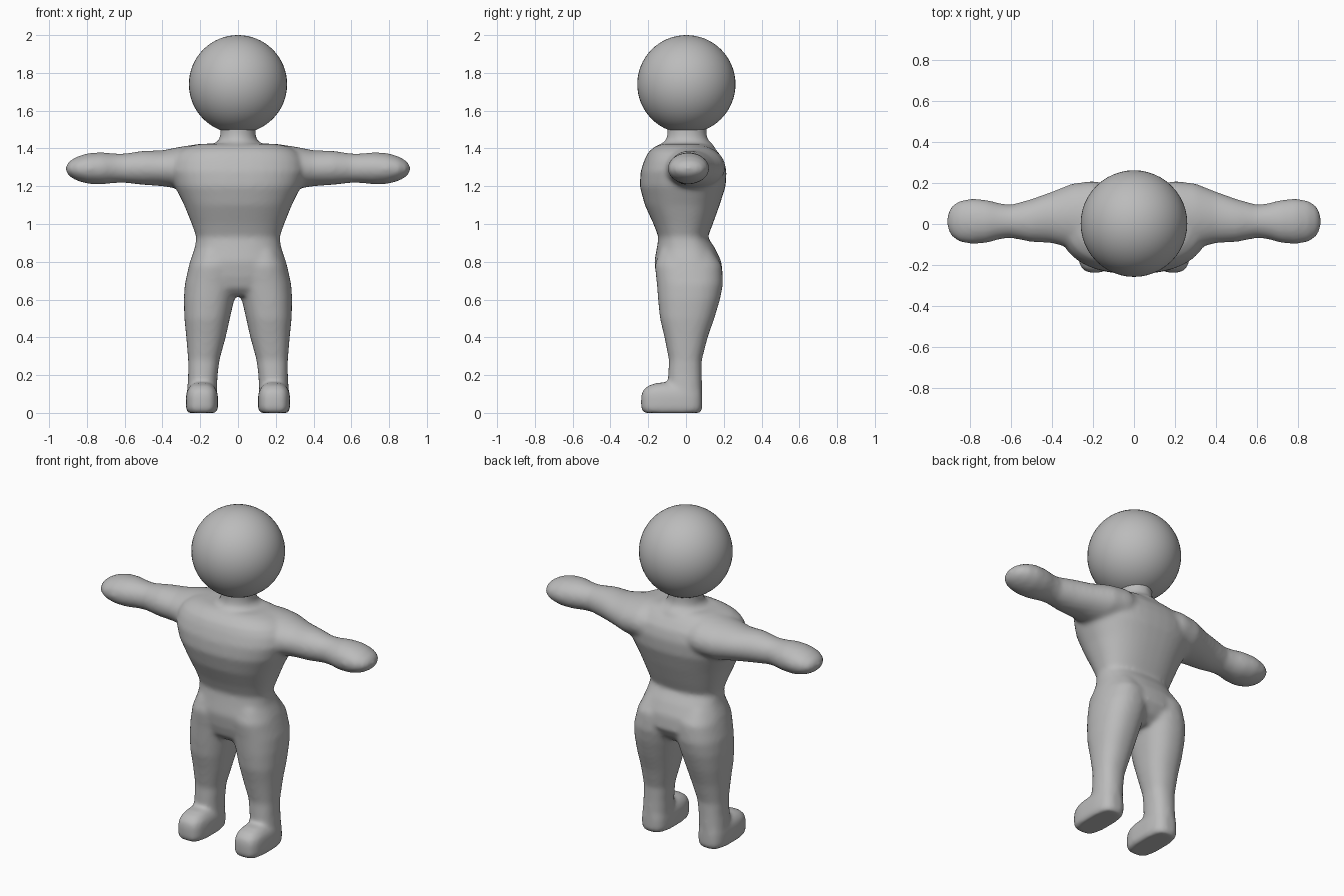
import bpy, bmesh, math
from mathutils import Vector

grey = bpy.data.materials.new("plain grey")
grey.diffuse_color = (0.5, 0.5, 0.5, 1)
N = 40


def loft(name, rings, axis="z", power=2.0):
    """Skin of superellipse rings: (position, a0, a1, b0, b1) along z or x."""
    bm = bmesh.new()
    loops = []
    for p, a0, a1, b0, b1 in rings:
        loop = []
        for i in range(N):
            t = 2 * math.pi * i / N
            c, s = math.cos(t), math.sin(t)
            a = (a0 + a1) / 2 + (a1 - a0) / 2 * math.copysign(abs(c) ** (2 / power), c)
            b = (b0 + b1) / 2 + (b1 - b0) / 2 * math.copysign(abs(s) ** (2 / power), s)
            loop.append(bm.verts.new((a, b, p) if axis == "z" else (p, a, b)))
        loops.append(loop)
    for lo, hi in zip(loops, loops[1:]):
        for i in range(N):
            j = (i + 1) % N
            bm.faces.new((lo[i], lo[j], hi[j], hi[i]))
    bm.faces.new(loops[0][::-1])
    bm.faces.new(loops[-1])
    bmesh.ops.recalc_face_normals(bm, faces=bm.faces)
    me = bpy.data.meshes.new(name)
    bm.to_mesh(me)
    bm.free()
    ob = bpy.data.objects.new(name, me)
    bpy.context.collection.objects.link(ob)
    return ob


def mirrored(ob):
    """Copy of a limb on the other side."""
    other = ob.copy()
    other.data = ob.data.copy()
    bm = bmesh.new()
    bm.from_mesh(other.data)
    for v in bm.verts:
        v.co.x = -v.co.x
    bmesh.ops.reverse_faces(bm, faces=bm.faces)
    bm.to_mesh(other.data)
    bm.free()
    bpy.context.collection.objects.link(other)
    return other


# torso from hips to shoulders
torso = loft("body", [(z, -w, w, f, b) for z, w, f, b in [
    (0.62, 0.16, -0.10, 0.11), (0.66, 0.24, -0.14, 0.16), (0.72, 0.274, -0.157, 0.195),
    (0.80, 0.255, -0.168, 0.188), (0.87, 0.23, -0.155, 0.155), (0.93, 0.22, -0.145, 0.115),
    (1.00, 0.245, -0.172, 0.142), (1.10, 0.285, -0.218, 0.178), (1.20, 0.335, -0.245, 0.21),
    (1.28, 0.36, -0.24, 0.215), (1.34, 0.35, -0.22, 0.20), (1.38, 0.32, -0.20, 0.17),
    (1.41, 0.27, -0.165, 0.14), (1.425, 0.20, -0.13, 0.11)]], power=2.4)

# neck
neck = loft("neck", [(z, -r, r, 0.005 - r - 0.01, 0.005 + r + 0.01) for z, r in [
    (1.38, 0.15), (1.42, 0.13), (1.445, 0.10), (1.48, 0.093), (1.55, 0.093)]])

# leg, narrowing to the ankle
leg = loft("leg", [
    (0.02, 0.112, 0.268, -0.09, 0.08), (0.10, 0.112, 0.27, -0.095, 0.085),
    (0.20, 0.108, 0.264, -0.095, 0.084), (0.28, 0.098, 0.264, -0.09, 0.084),
    (0.40, 0.065, 0.274, -0.114, 0.115), (0.50, 0.043, 0.284, -0.138, 0.15),
    (0.60, 0.020, 0.287, -0.148, 0.18), (0.68, 0.0, 0.282, -0.154, 0.196),
    (0.78, 0.0, 0.258, -0.165, 0.19), (0.86, 0.03, 0.22, -0.14, 0.14)], power=2.3)

# shoe with a rounded toe
foot = loft("foot", [
    (0.0, 0.118, 0.266, -0.222, 0.075), (0.02, 0.106, 0.276, -0.238, 0.086),
    (0.09, 0.106, 0.276, -0.238, 0.086), (0.12, 0.112, 0.27, -0.228, 0.083),
    (0.145, 0.13, 0.252, -0.20, 0.07), (0.16, 0.15, 0.23, -0.15, 0.05)], power=3.2)

# arm with a mitten-shaped hand
arm = loft("arm", [
    (0.10, -0.17, 0.19, 1.18, 1.42), (0.20, -0.16, 0.21, 1.18, 1.425),
    (0.30, -0.12, 0.198, 1.185, 1.41), (0.40, -0.093, 0.158, 1.20, 1.39),
    (0.50, -0.088, 0.122, 1.207, 1.388), (0.60, -0.068, 0.094, 1.218, 1.373),
    (0.65, -0.073, 0.10, 1.217, 1.373), (0.72, -0.093, 0.118, 1.21, 1.38),
    (0.79, -0.098, 0.124, 1.212, 1.376), (0.85, -0.088, 0.114, 1.228, 1.358),
    (0.89, -0.06, 0.088, 1.25, 1.335), (0.907, -0.03, 0.055, 1.27, 1.315),
    (0.912, -0.01, 0.03, 1.285, 1.30)], axis="x")

# fuse the parts into one soft skin
parts = [torso, neck] + [p for limb in (leg, foot, arm) for p in (limb, mirrored(limb))]
bpy.ops.object.select_all(action="DESELECT")
for p in parts:
    p.select_set(True)
bpy.context.view_layer.objects.active = torso
bpy.ops.object.join()
remesh = torso.modifiers.new("fuse", "REMESH")
remesh.mode = "VOXEL"
remesh.voxel_size = 0.012
smooth = torso.modifiers.new("soften", "SMOOTH")
smooth.factor = 0.5
smooth.iterations = 12
for m in ("fuse", "soften"):
    bpy.ops.object.modifier_apply(modifier=m)
torso.data.materials.clear()
torso.data.materials.append(grey)
torso.data.shade_smooth()

# ball head
bpy.ops.mesh.primitive_uv_sphere_add(segments=48, ring_count=32, radius=0.26, location=(0, 0.002, 1.74))
head = bpy.context.object
head.name = "head"
head.data.materials.append(grey)
head.data.shade_smooth()
